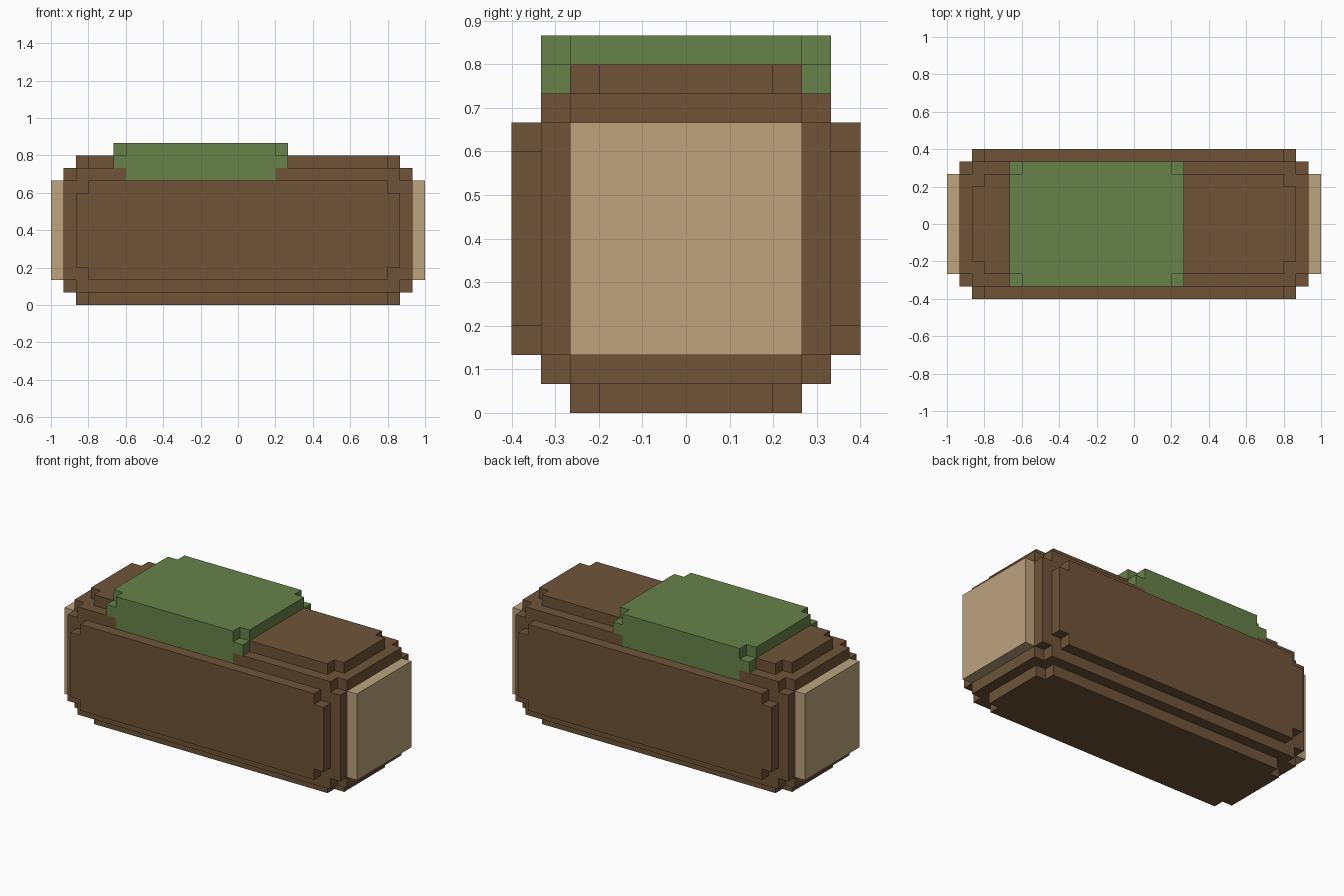
import bpy
import bmesh
from mathutils import Vector

cube = bpy.data.objects.get("Cube")
if cube:
    bpy.data.objects.remove(cube, do_unlink=True)

UNIT = 1 / 15  # edge of one block


def srgb(hex_code):
    """Hex colour to linear RGBA."""
    out = []
    for i in (0, 2, 4):
        c = int(hex_code[i:i + 2], 16) / 255
        out.append(c / 12.92 if c <= 0.04045 else ((c + 0.055) / 1.055) ** 2.4)
    return (*out, 1.0)


def make_material(name, hex_code):
    mat = bpy.data.materials.new(name)
    mat.use_nodes = True
    mat.diffuse_color = srgb(hex_code)
    bsdf = mat.node_tree.nodes["Principled BSDF"]
    bsdf.inputs["Base Color"].default_value = srgb(hex_code)
    bsdf.inputs["Roughness"].default_value = 0.9
    return mat


def block(x0, x1, y0, y1, z0, z1):
    """All grid cells inside a box."""
    return {(x, y, z) for x in range(x0, x1)
            for y in range(y0, y1) for z in range(z0, z1)}


def centred(hx, hy, z0, z1):
    return block(-hx, hx, -hy, hy, z0, z1)


def build(name, cells, solid, mat):
    """Skin a set of cells, leaving out faces buried in the solid."""
    bm = bmesh.new()
    verts = {}

    def corner(p):
        key = tuple(p)
        if key not in verts:
            verts[key] = bm.verts.new(Vector(key) * UNIT)
        return verts[key]

    for cell in sorted(cells):
        for axis in range(3):
            u, v = (axis + 1) % 3, (axis + 2) % 3
            for side in (0, 1):
                near = list(cell)
                near[axis] += 2 * side - 1
                if tuple(near) in solid:
                    continue
                loop = []
                for du, dv in ((0, 0), (1, 0), (1, 1), (0, 1)):
                    p = list(cell)
                    p[axis] += side
                    p[u] += du
                    p[v] += dv
                    loop.append(corner(p))
                bm.faces.new(loop if side else loop[::-1])
    # merge coplanar squares into clean flat panels
    bmesh.ops.dissolve_limit(bm, angle_limit=0.01, verts=bm.verts[:], edges=bm.edges[:])
    mesh = bpy.data.meshes.new(name)
    bm.to_mesh(mesh)
    bm.free()
    mesh.materials.append(mat)
    obj = bpy.data.objects.new(name, mesh)
    bpy.context.collection.objects.link(obj)
    return obj


# log core with notched corners
bark = centred(14, 4, 1, 11) | centred(14, 5, 2, 10) | centred(13, 5, 1, 11)
# raised panels: front and back, then top and bottom
bark |= centred(13, 6, 3, 9) | centred(12, 6, 2, 10)
bark |= centred(13, 3, 0, 12) | centred(12, 4, 0, 12)

# moss patch draped over the top
moss = (block(-10, 4, -4, 4, 11, 13) | block(-9, 3, -5, 5, 10, 13)
        | block(-10, 4, -5, 5, 11, 12))
bark -= moss

# pale cut wood at both ends
left_end = block(14, 15, -4, 4, 2, 10)
right_end = block(-15, -14, -4, 4, 2, 10)

solid = bark | moss | left_end | right_end
wood = make_material("pale cut wood", "BDA37E")
build("log_bark", bark, solid, make_material("brown bark", "6F5439"))
build("moss_patch", moss, solid, make_material("green moss", "67824A"))
build("left_cut_end", left_end, solid, wood)
build("right_cut_end", right_end, solid, wood)
